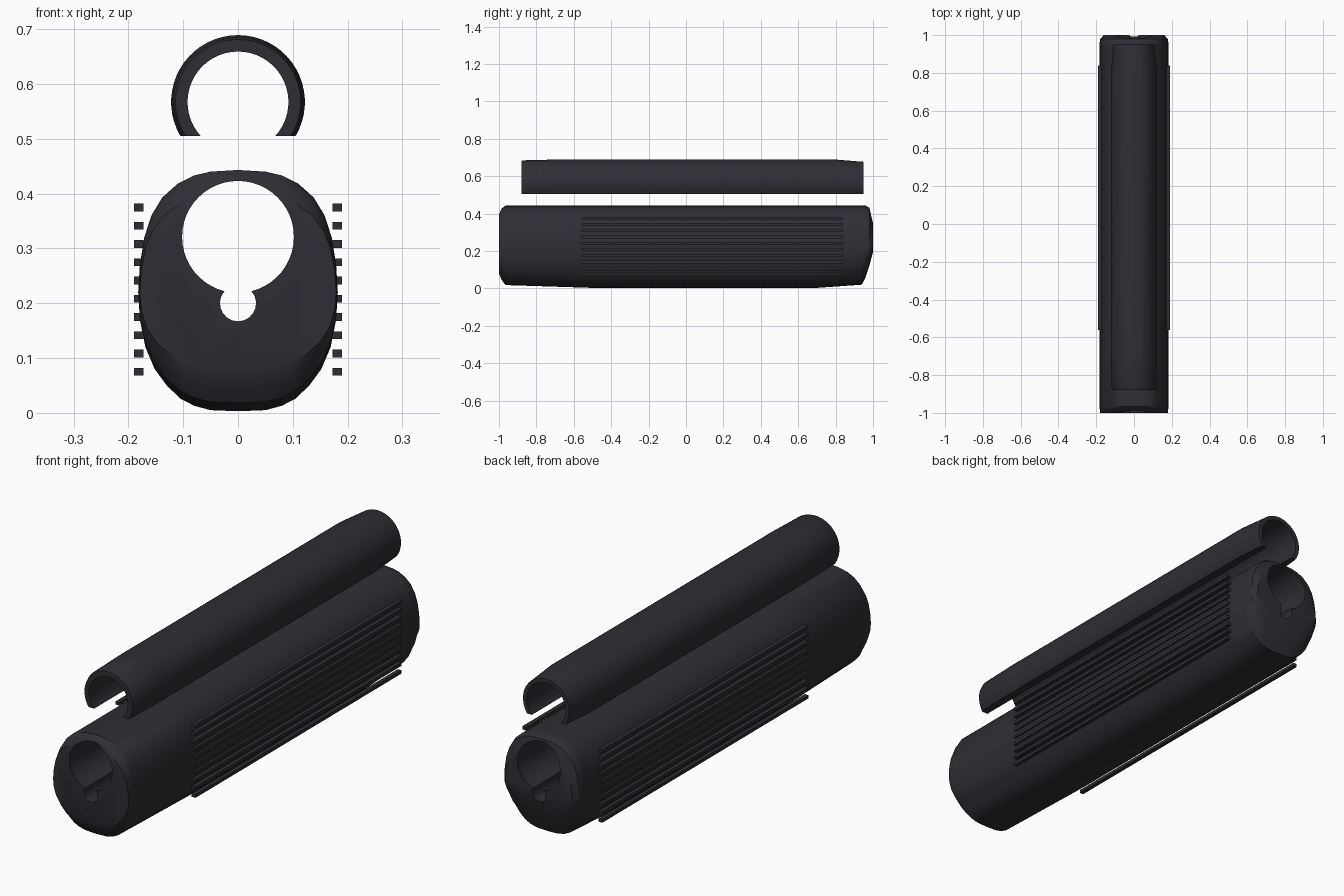
import bpy, bmesh, math

if "Cube" in bpy.data.objects:
    bpy.data.objects.remove(bpy.data.objects["Cube"])

mat = bpy.data.materials.new("charcoal polymer")
mat.diffuse_color = (0.027, 0.027, 0.035, 1)
mat.use_nodes = True
mat.node_tree.nodes["Principled BSDF"].inputs["Base Color"].default_value = mat.diffuse_color


def make(name, rings, smooth=True):
    """Loft closed rings of points and cap both ends."""
    bm = bmesh.new()
    loops = [[bm.verts.new(p) for p in ring] for ring in rings]
    n = len(loops[0])
    for a, b in zip(loops, loops[1:]):
        for i in range(n):
            j = (i + 1) % n
            bm.faces.new((a[i], a[j], b[j], b[i]))
    bm.faces.new(loops[0])
    bm.faces.new(loops[-1])
    bmesh.ops.recalc_face_normals(bm, faces=bm.faces)
    mesh = bpy.data.meshes.new(name)
    bm.to_mesh(mesh)
    bm.free()
    mesh.materials.append(mat)
    ob = bpy.data.objects.new(name, mesh)
    bpy.context.collection.objects.link(ob)
    return ob


def smooth(ob):
    bpy.ops.object.select_all(action='DESELECT')
    bpy.context.view_layer.objects.active = ob
    ob.select_set(True)
    bpy.ops.object.shade_smooth_by_angle(angle=math.radians(30))


def arc(cz, r, a0, a1, n):
    """Points on a circle in the x-z plane, angles measured from straight up."""
    return [(r * math.sin(a0 + (a1 - a0) * i / n),
             cz + r * math.cos(a0 + (a1 - a0) * i / n)) for i in range(n + 1)]


# Handguard body: rounded section, squeezed vertically at the two ends
MID, TOP, BOTTOM = 0.22, 0.443, 0.003
half = [(0, 0.443), (0.05, 0.440), (0.08, 0.433), (0.11, 0.418), (0.138, 0.393),
        (0.158, 0.36), (0.171, 0.32), (0.179, 0.27), (0.182, 0.22), (0.179, 0.17),
        (0.169, 0.12), (0.152, 0.08), (0.13, 0.05), (0.105, 0.026), (0.08, 0.013),
        (0.05, 0.005), (0, 0.003)]
section = half + [(-x, z) for x, z in half[-2:0:-1]]


def body_ring(y, low, high, sx):
    ring = []
    for x, z in section:
        if z > MID:
            z = MID + (z - MID) * (high - MID) / (TOP - MID)
        else:
            z = MID - (MID - z) * (MID - low) / (MID - BOTTOM)
        ring.append((x * sx, y, z))
    return ring


stations = [(-1, 0.08, 0.40, 0.985), (-0.985, 0.045, 0.428, 0.995),
            (-0.965, 0.018, 0.443, 1), (-0.5, 0.003, 0.443, 1), (0.7, 0.003, 0.443, 1),
            (0.94, 0.02, 0.443, 1), (0.96, 0.06, 0.443, 1), (0.98, 0.12, 0.432, 0.98),
            (1, 0.195, 0.365, 0.88)]
body = make("handguard_body", [body_ring(*s) for s in stations])

# Keyhole bore: large barrel channel joined to a small rod channel
C1, R1, C2, R2 = 0.321, 0.102, 0.2, 0.033
d = C1 - C2
nz = C1 - (d * d + R1 * R1 - R2 * R2) / (2 * d)
nx = math.sqrt(R1 * R1 - (C1 - nz) ** 2)
big = math.atan2(nx, nz - C1)
small = math.atan2(nx, nz - C2)
keyhole = arc(C1, R1, -big, big, 44) + arc(C2, R2, small, 2 * math.pi - small, 14)[1:-1]
cutter = make("bore_cutter", [[(x, y, z) for x, z in keyhole] for y in (-1.2, 1.2)])
bpy.context.view_layer.objects.active = body
mod = body.modifiers.new("bore", 'BOOLEAN')
mod.operation = 'DIFFERENCE'
mod.solver = 'EXACT'
mod.object = cutter
bpy.ops.object.modifier_apply(modifier=mod.name)
bpy.data.objects.remove(cutter)
smooth(body)

# Upper barrel cover: open tube trimmed flat along its lower edges
CZ, CUT = 0.567, 0.505


def cover_ring(y, ro, ri=0.092):
    ao = math.acos((CUT - CZ) / ro)
    ai = math.acos((CUT - CZ) / ri)
    pts = arc(CZ, ro, -ao, ao, 36) + arc(CZ, ri, ai, -ai, 36)
    return [(x, y, z) for x, z in pts]


cover = make("barrel_cover", [cover_ring(*s) for s in (
    (-0.88, 0.114), (-0.87, 0.118), (-0.7, 0.122), (0.8, 0.122), (0.95, 0.110))])
smooth(cover)

# Grip ribs: ten thin strips on each side
for side, label in ((-1, "left"), (1, "right")):
    for i in range(10):
        z = 0.075 + i * 0.0333
        x0, x1 = side * 0.172, side * 0.19
        make(f"grip_rib_{label}_{i + 1}", [
            [(x0, y, z - 0.007), (x1, y, z - 0.007), (x1, y, z + 0.007), (x0, y, z + 0.007)]
            for y in (-0.56, 0.84)])
